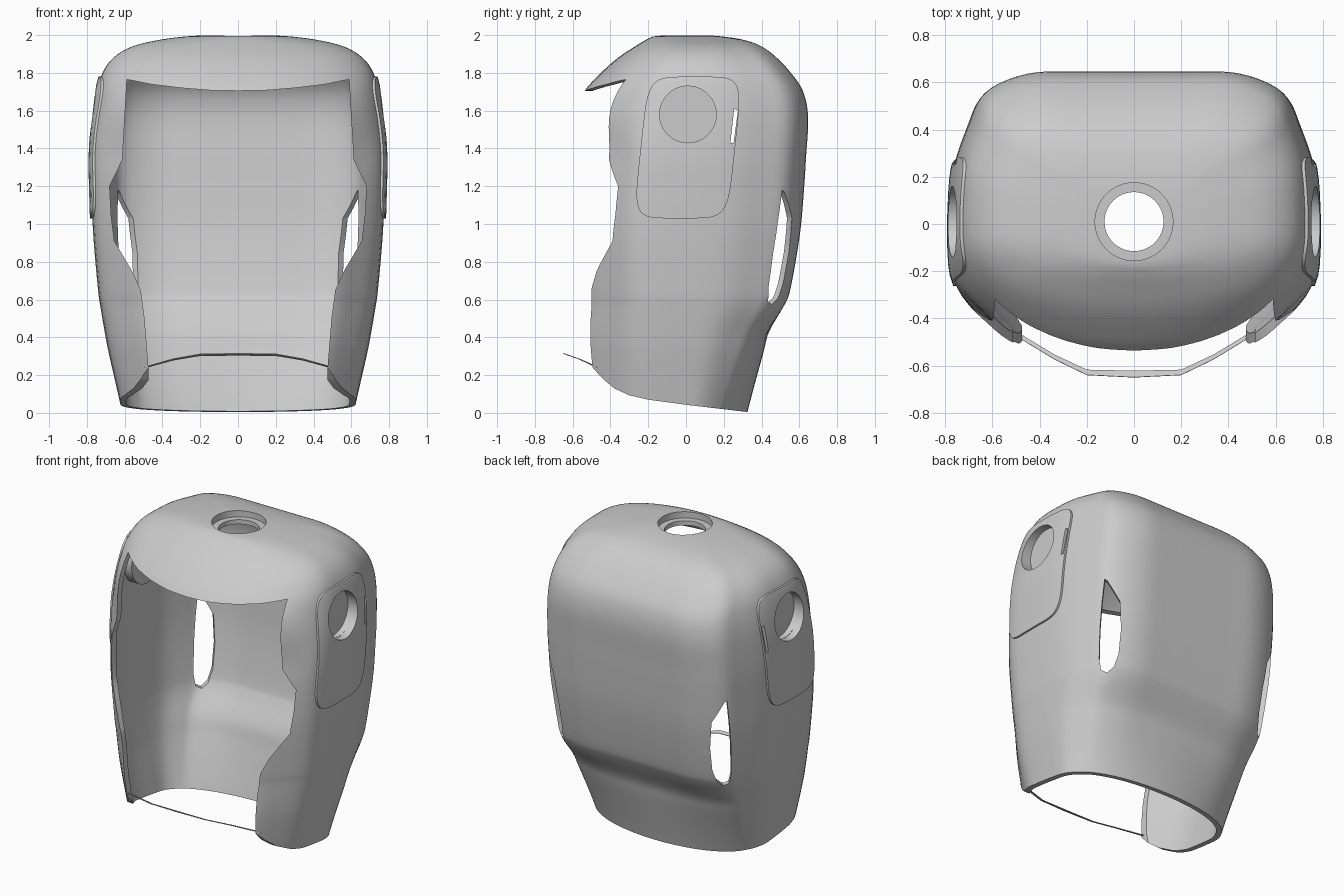
import bpy, bmesh, math
from mathutils import Vector

if "Cube" in bpy.data.objects:
    bpy.data.objects.remove(bpy.data.objects["Cube"])

# Half cross-section (fractions of half width / depth), from back to front
SECTION = [(0, 1), (.3, 1), (.54, .995), (.72, .935), (.84, .835), (.905, .66), (.98, .38), (1, .05),
           (1, -.15), (.97, -.4), (.82, -.61), (.65, -.77), (.3, -.945), (0, -1)]
# Height, back depth, half width, front depth
LEVELS = [(-.08, .305, .595, .63), (.1, .35, .635, .67), (.32, .41, .685, .685), (.43, .44, .706, .685),
          (.57, .52, .73, .675), (.66, .553, .742, .68), (.95, .603, .767, .685), (1.2, .625, .776, .66),
          (1.36, .635, .778, .625), (1.56, .646, .765, .605), (1.7, .62, .745, .54), (1.8, .555, .717, .45),
          (1.88, .48, .66, .36), (1.94, .40, .56, .27), (1.976, .30, .41, .21), (1.995, .17, .25, .16),
          (2.0, .06, .09, .06)]


def spline(pts, n):
    """Smooth curve through points."""
    P = [Vector(p) for p in pts]
    P = [2 * P[0] - P[1]] + P + [2 * P[-1] - P[-2]]
    out = []
    for i in range(1, len(P) - 2):
        a, b, c, d = P[i - 1:i + 3]
        for k in range(n):
            t = k / n
            out.append(.5 * (2 * b + (c - a) * t + (2 * a - 5 * b + 4 * c - d) * t * t
                             + (3 * b - a - 3 * c + d) * t ** 3))
    return out + [P[-2]]


def rounded(x, y, z):
    """Section depth, blended to a rounder back near the hem and a rounder front at the visor."""
    if y > 0:
        w, e = .8 * min(1, max(0, 1 - z / .55)), 2
    else:
        w, e = .8 * min(1, max(0, (z - 1.4) / .25)), 2.3
    arc = max(0, 1 - min(1, abs(x)) ** e) ** (1 / e)
    return y * (1 - w) + math.copysign(arc, y) * w


def link(name, bm):
    me = bpy.data.meshes.new(name)
    bm.to_mesh(me)
    bm.free()
    ob = bpy.data.objects.new(name, me)
    bpy.context.collection.objects.link(ob)
    return ob


def make(name, bm):
    bmesh.ops.recalc_face_normals(bm, faces=bm.faces)
    return link(name, bm)


def apply(ob, mod):
    bpy.context.view_layer.objects.active = ob
    bpy.ops.object.modifier_apply(modifier=mod.name)


def shell(name, grow, thick):
    """Lofted body surface, open at the bottom, thickened inward."""
    half = [(min(p[0], 1), p[1]) for p in spline(SECTION, 4)]
    loop = half + [(-x, y) for x, y in half[-2:0:-1]]
    bm = bmesh.new()
    rings = []
    for z, yb, xs, yf in spline(LEVELS, 4):
        rings.append([bm.verts.new((x * (xs + grow), rounded(x, y, z) * (yb if y > 0 else yf), z))
                      for x, y in loop])
    n = len(loop)
    for a, b in zip(rings, rings[1:]):
        for i in range(n):
            bm.faces.new((a[i], b[i], b[(i + 1) % n], a[(i + 1) % n]))
    bm.faces.new(rings[-1][::-1])
    ob = link(name, bm)
    m = ob.modifiers.new("thick", 'SOLIDIFY')
    m.thickness, m.offset = thick, -1
    apply(ob, m)
    return ob


def prism(name, pts, axis, lo, hi, shear=0):
    """Extrude an outline along x (points y,z), y (points x,z) or z (points x,y)."""
    put = {'x': lambda p, h: (h, p[0], p[1]), 'y': lambda p, h: (p[0] + shear * h, h, p[1]),
           'z': lambda p, h: (p[0], p[1], h)}[axis]
    bm = bmesh.new()
    a = [bm.verts.new(put(p, lo)) for p in pts]
    b = [bm.verts.new(put(p, hi)) for p in pts]
    n = len(pts)
    bm.faces.new(a)
    bm.faces.new(b)
    for i in range(n):
        bm.faces.new((a[i], a[(i + 1) % n], b[(i + 1) % n], b[i]))
    return make(name, bm)


def circle(cx, cy, r, n=64):
    return [(cx + r * math.cos(2 * math.pi * i / n), cy + r * math.sin(2 * math.pi * i / n)) for i in range(n)]


def boolean(ob, cutter, op='DIFFERENCE'):
    m = ob.modifiers.new("cut", 'BOOLEAN')
    m.operation, m.solver, m.object = op, 'EXACT', cutter
    apply(ob, m)


def sided(s, a, b):
    return (a, b) if s > 0 else (-b, -a)


cutters, parts = [], []


def cutter(*args):
    ob = prism("cutter", *args)
    ob.hide_render = True
    cutters.append(ob)
    return ob


body = shell("body_shell", 0, .034)
parts.append(body)

# Front opening below the visor
R = [(.47, -.3), (.475, .25), (.495, .5), (.515, .65), (.56, .75), (.655, .91), (.672, 1.05), (.68, 1.2),
     (.612, 1.34), (.588, 1.765), (.45, 1.738), (.3, 1.72), (.15, 1.708)]
boolean(body, cutter(R + [(0, 1.705)] + [(-x, z) for x, z in R[::-1]], 'y', -1, 0))

# Slanted bottom edge
boolean(body, cutter([(.6, 0), (.33, .004), (0, .043), (-.2, .07), (-.3, .093), (-.38, .13), (-.44, .18),
                      (-.5, .245), (-.9, .6), (-.9, -.5), (.6, -.5)], 'x', -1, 1))

# Narrow windows in the back corners, cut diagonally
W = [(.15, 1.18), (.125, 1.165), (.02, 1.03), (.015, .85), (.04, .69), (.08, .61), (.14, .575), (.19, .59),
     (.205, .66), (.195, .85), (.175, 1.02)]
for s in (1, -1):
    boolean(body, cutter([(s * x, z) for x, z in W], 'y', .2, .9, s))

# Thin slot through both sides, behind the ear recess
slot = cutter([(.235, 1.43), (.252, 1.43), (.275, 1.6), (.255, 1.61)], 'x', -1, 1)
boolean(body, slot)

# Side plates with round recessed cups
outline = []
for i in range(72):
    a = 2 * math.pi * (i + .5) / 72
    c, v = [math.copysign(abs(f(a)) ** .36, f(a)) for f in (math.cos, math.sin)]
    outline.append((.25 * c + .01 + .04 * v, 1.405 + .375 * v))
for s, side in ((1, "right"), (-1, "left")):
    plate = shell(side + "_side_plate", .013, .032)
    boolean(plate, cutter(outline, 'x', *sided(s, .5, 1)), 'INTERSECT')
    cup = prism(side + "_ear_cup", circle(.01, 1.58, .168), 'x', *sided(s, .675, .738))
    bore = cutter(circle(.01, 1.58, .15), 'x', *sided(s, .7, 1))
    for ob in (body, plate, cup):
        boolean(ob, bore)
    boolean(plate, slot)
    parts += [plate, cup]

# Stepped round port on the crown
collar = prism("crown_port", circle(0, .01, .178), 'z', 1.925, 1.982)
boolean(body, cutter(circle(0, .01, .165), 'z', 1.85, 2.2))
boolean(collar, cutter(circle(0, .01, .165), 'z', 1.955, 2.2))
boolean(collar, cutter(circle(0, .01, .125), 'z', 1.8, 2.2))
parts.append(collar)

# Thin strap across the chin
inner = [(.5, -.455, .237), (.34, -.552, .28), (.2, -.618, .303), (0, -.622, .305)]
outer = [(.5, -.475, .242), (.34, -.572, .287), (.2, -.64, .312), (0, -.65, .315)]
bm = bmesh.new()
rows = []
for line in (inner, outer):
    full = line + [(-x, y, z) for x, y, z in line[-2::-1]]
    rows.append([bm.verts.new(p) for p in full])
for i in range(len(rows[0]) - 1):
    bm.faces.new((rows[0][i], rows[0][i + 1], rows[1][i + 1], rows[1][i]))
strap = make("chin_strap", bm)
m = strap.modifiers.new("thick", 'SOLIDIFY')
m.thickness, m.offset = .004, 0
apply(strap, m)
parts.append(strap)

# Remove helpers, smooth the rest
for ob in cutters:
    bpy.data.objects.remove(ob, do_unlink=True)
bpy.ops.object.select_all(action='DESELECT')
for ob in parts:
    ob.select_set(True)
bpy.context.view_layer.objects.active = body
bpy.ops.object.shade_smooth_by_angle(angle=math.radians(30))
